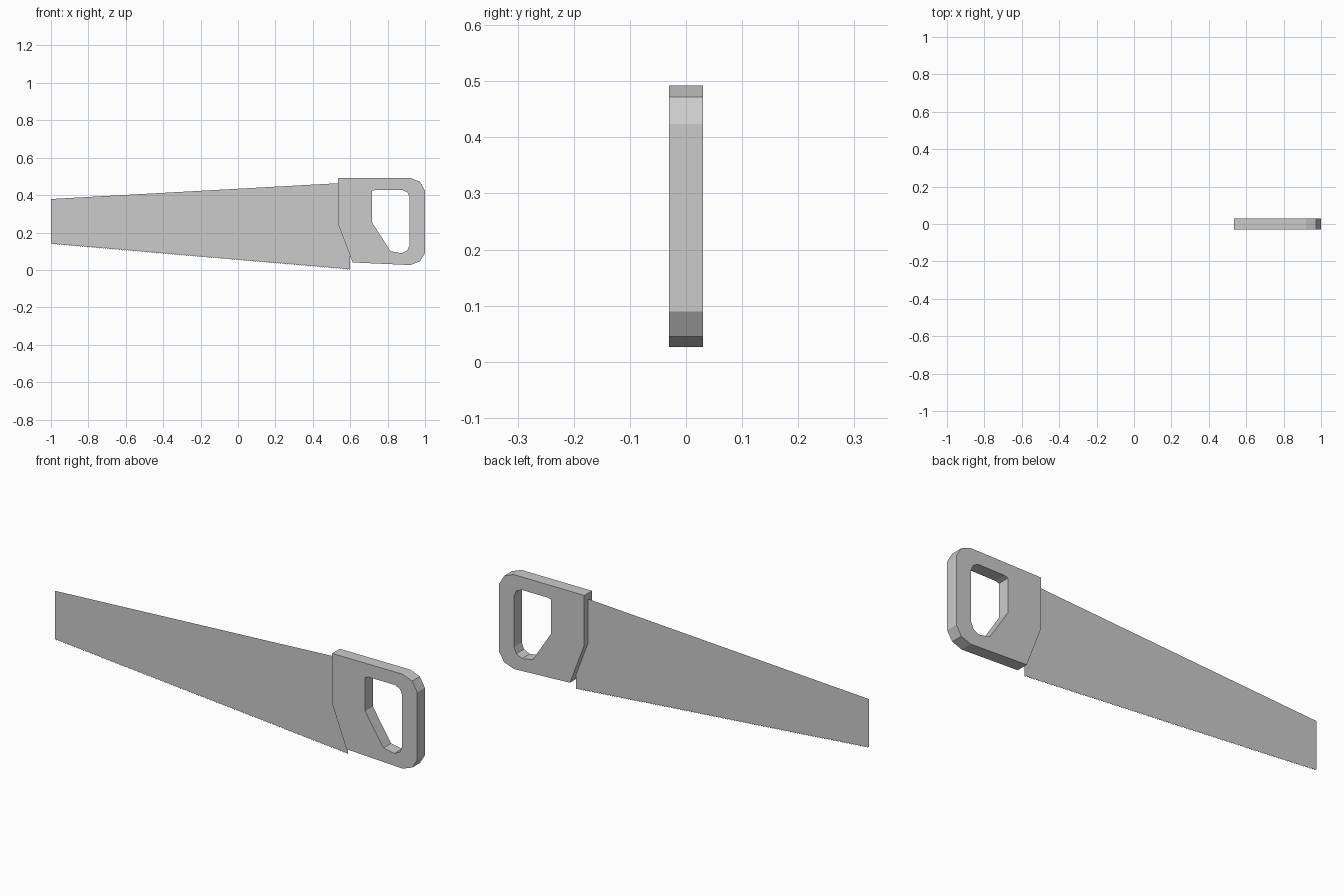
import bpy, bmesh
from mathutils import Vector

if "Cube" in bpy.data.objects:
    bpy.data.objects.remove(bpy.data.objects["Cube"])


def finish(bm, name):
    mesh = bpy.data.meshes.new(name)
    bm.to_mesh(mesh)
    bm.free()
    obj = bpy.data.objects.new(name, mesh)
    bpy.context.collection.objects.link(obj)
    return obj


def loop_edges(bm, points, y):
    verts = [bm.verts.new((x, y, z)) for x, z in points]
    return [bm.edges.new((verts[i - 1], verts[i])) for i in range(len(verts))]


# Blade: paper-thin tapered sheet with a row of fine teeth
TEETH = 130
TOOTH_DEPTH = 0.006
bm = bmesh.new()
heel, toe = Vector((0.6, 0, 0.006)), Vector((-1.0, 0, 0.143))
roots = [bm.verts.new(toe.lerp(heel, i / TEETH)) for i in range(TEETH + 1)]
back = [bm.verts.new((0.6, 0, 0.467)), bm.verts.new((-1.0, 0, 0.379))]
bm.faces.new(roots + back)
for a, b in zip(roots, roots[1:]):
    tip = bm.verts.new((b.co.x, 0, b.co.z - TOOTH_DEPTH))
    bm.faces.new((a, tip, b))
finish(bm, "blade")

# Handle: chamfered plate with a hand hole
outer = [(0.535, 0.492), (0.92, 0.492), (0.972, 0.472), (1.0, 0.424),
         (1.0, 0.09), (0.972, 0.045), (0.92, 0.026), (0.613, 0.04),
         (0.535, 0.245)]
hole = [(0.716, 0.422), (0.735, 0.428), (0.878, 0.428), (0.906, 0.415),
        (0.918, 0.387), (0.918, 0.135), (0.906, 0.105), (0.875, 0.089),
        (0.816, 0.1), (0.716, 0.255)]
bm = bmesh.new()
edges = loop_edges(bm, outer, -0.03) + loop_edges(bm, hole, -0.03)
bmesh.ops.triangle_fill(bm, edges=edges, use_beauty=True)
ext = bmesh.ops.extrude_face_region(bm, geom=bm.faces[:], use_keep_orig=True)
moved = [v for v in ext["geom"] if isinstance(v, bmesh.types.BMVert)]
bmesh.ops.translate(bm, verts=moved, vec=(0, 0.06, 0))
bmesh.ops.recalc_face_normals(bm, faces=bm.faces[:])
finish(bm, "handle")
